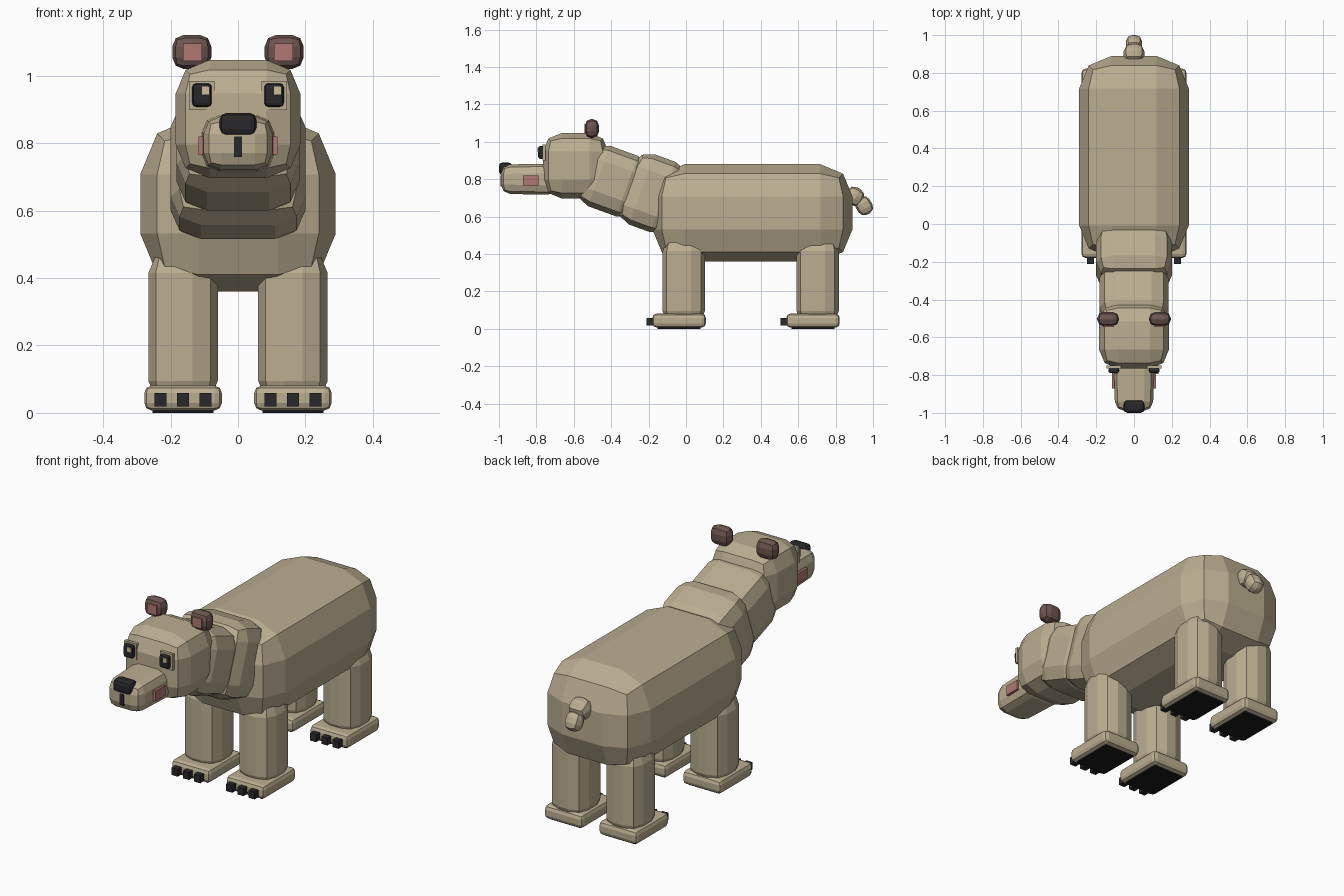
import bpy
import bmesh
from math import radians
from mathutils import Vector

if "Cube" in bpy.data.objects:
    bpy.data.objects.remove(bpy.data.objects["Cube"], do_unlink=True)


def material(name, rgb):
    mat = bpy.data.materials.new(name)
    mat.use_nodes = True
    color = (*rgb, 1.0)
    mat.diffuse_color = color
    mat.node_tree.nodes["Principled BSDF"].inputs["Base Color"].default_value = color
    return mat


FUR = material("tan fur", (0.50, 0.425, 0.285))
EAR = material("dark brown", (0.15, 0.09, 0.078))
PINK = material("dusty pink", (0.44, 0.19, 0.17))
BLACK = material("soft black", (0.022, 0.022, 0.025))
PAD = material("pad black", (0.01, 0.01, 0.01))
CREAM = material("cream", (0.62, 0.52, 0.32))


def block(name, mat, center, half, round_by=0.0, tilt=0.0, front_scale=1.0):
    """Box with a two-step rounded edge; front_scale narrows the -y end."""
    bm = bmesh.new()
    bmesh.ops.create_cube(bm, size=2.0)
    for v in bm.verts:
        s = front_scale if v.co.y < 0 else 1.0
        v.co = Vector((v.co.x * half[0] * s, v.co.y * half[1], v.co.z * half[2] * s))
    mesh = bpy.data.meshes.new(name)
    bm.to_mesh(mesh)
    bm.free()
    mesh.materials.append(mat)
    obj = bpy.data.objects.new(name, mesh)
    bpy.context.collection.objects.link(obj)
    obj.location = center
    obj.rotation_euler.x = radians(tilt)
    if round_by:
        bevel = obj.modifiers.new("rounded edges", "BEVEL")
        bevel.width = round_by
        bevel.segments = 2
        bevel.limit_method = "NONE"
    return obj


# Body, neck and head
block("body", FUR, (0, 0.355, 0.62), (0.29, 0.535, 0.26), 0.172)
block("neck_base", FUR, (0, -0.18, 0.725), (0.2, 0.15, 0.2), 0.09, tilt=-20)
block("neck_top", FUR, (0, -0.39, 0.79), (0.182, 0.17, 0.172), 0.09, tilt=-20)
block("head", FUR, (0, -0.59, 0.872), (0.185, 0.175, 0.175), 0.1)

# Muzzle
block("snout", FUR, (0, -0.84, 0.80), (0.108, 0.15, 0.084), 0.05, front_scale=0.93)
block("nose", BLACK, (0, -0.965, 0.856), (0.055, 0.035, 0.034), 0.02)
block("mouth_line", BLACK, (0, -0.987, 0.79), (0.012, 0.006, 0.03))

# Tail
block("tail_base", FUR, (0, 0.9, 0.708), (0.055, 0.05, 0.05), 0.04, tilt=-30)
block("tail_tip", FUR, (0, 0.952, 0.658), (0.043, 0.043, 0.05), 0.035, tilt=30)

for side, s in (("left", 1), ("right", -1)):
    # Face details
    block(f"{side}_eye_socket", FUR, (s * 0.107, -0.758, 0.942), (0.038, 0.008, 0.043))
    block(f"{side}_eye", BLACK, (s * 0.107, -0.775, 0.943), (0.029, 0.015, 0.035), 0.012)
    block(f"{side}_eye_glint", CREAM, (s * 0.107 + 0.011, -0.789, 0.957), (0.011, 0.004, 0.012))
    block(f"{side}_cheek", PINK, (s * 0.109, -0.83, 0.793), (0.008, 0.042, 0.027))

    # Ears
    block(f"{side}_ear", EAR, (s * 0.137, -0.503, 1.071), (0.058, 0.038, 0.051), 0.035)
    block(f"{side}_inner_ear", PINK, (s * 0.135, -0.54, 1.07), (0.028, 0.004, 0.026))

    # Legs, feet, pads and claws
    for end, y in (("front", 0.0), ("back", 0.716)):
        part = f"{side}_{end}"
        x = s * 0.163
        block(f"{part}_leg", FUR, (x, y - 0.012, 0.255), (0.103, 0.113, 0.235), 0.075)
        block(f"{part}_foot", FUR, (x, y - 0.037, 0.044), (0.115, 0.143, 0.037), 0.022)
        block(f"{part}_pad", PAD, (x, y - 0.037, 0.006), (0.09, 0.115, 0.006))
        for i in (-1, 0, 1):
            block(f"{part}_claw_{i + 2}", BLACK, (x + i * 0.067, y - 0.19, 0.039),
                  (0.018, 0.022, 0.02))
